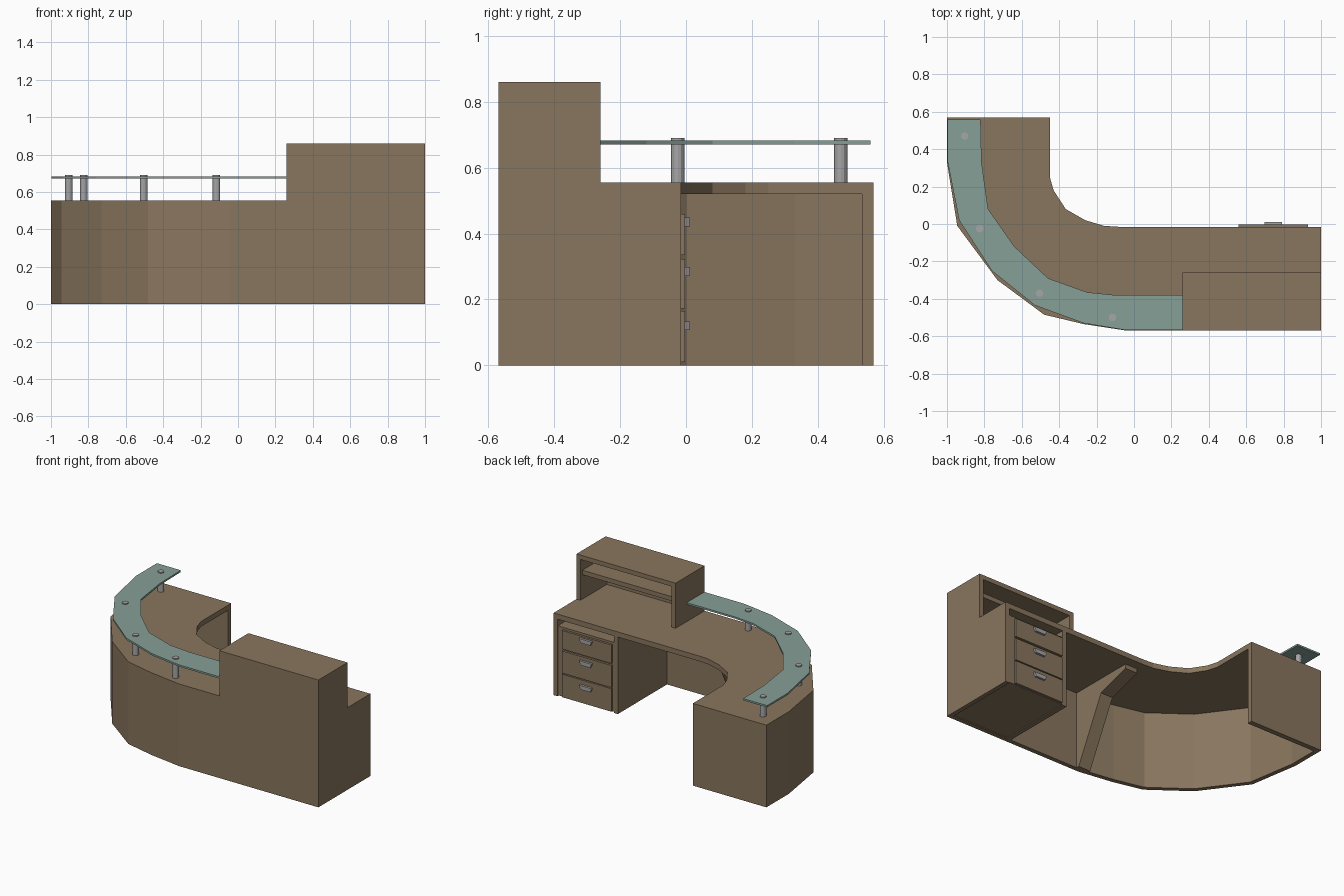
import bpy, bmesh, math
from mathutils import Vector

if "Cube" in bpy.data.objects:
    bpy.data.objects.remove(bpy.data.objects["Cube"])


def material(name, rgb):
    m = bpy.data.materials.new(name)
    m.diffuse_color = (*rgb, 1)
    m.use_nodes = True
    m.node_tree.nodes["Principled BSDF"].inputs["Base Color"].default_value = m.diffuse_color
    return m


WOOD = material("brown wood", (0.25, 0.18, 0.112))
GLASS = material("green glass", (0.24, 0.35, 0.31))
METAL = material("grey metal", (0.38, 0.38, 0.39))


def finish(name, bm, mat):
    bmesh.ops.recalc_face_normals(bm, faces=bm.faces)
    me = bpy.data.meshes.new(name)
    bm.to_mesh(me)
    bm.free()
    me.materials.append(mat)
    ob = bpy.data.objects.new(name, me)
    bpy.context.collection.objects.link(ob)
    return ob


def prism(name, pts, lo, hi, mat, axis="z"):
    """Extrude a 2D outline along z (points x, y) or along x (points y, z)."""
    bm = bmesh.new()
    place = (lambda p: (p[0], p[1], lo)) if axis == "z" else (lambda p: (lo, p[0], p[1]))
    face = bm.faces.new([bm.verts.new(place(p)) for p in pts])
    out = bmesh.ops.extrude_face_region(bm, geom=[face])
    move = (0, 0, hi - lo) if axis == "z" else (hi - lo, 0, 0)
    bmesh.ops.translate(bm, vec=move, verts=[g for g in out["geom"] if isinstance(g, bmesh.types.BMVert)])
    return finish(name, bm, mat)


def box(name, x0, x1, y0, y1, z0, z1, mat=WOOD):
    return prism(name, [(x0, y0), (x1, y0), (x1, y1), (x0, y1)], z0, z1, mat)


def offset(path, d):
    """Shift an open 2D path to its right by d, with mitred corners."""
    path = [Vector(p) for p in path]
    normals = []
    for a, b in zip(path, path[1:]):
        t = (b - a).normalized()
        normals.append(Vector((t.y, -t.x)))
    result = []
    for i, p in enumerate(path):
        n0, n1 = normals[max(i - 1, 0)], normals[min(i, len(normals) - 1)]
        m = (n0 + n1).normalized()
        result.append(p + m * (d / m.dot(n0)))
    return result


T = 0.03
TOP0, TOP1 = 0.52, 0.555

# desktop
bend = [(-0.04, -0.57), (-0.27, -0.535), (-0.48, -0.485), (-0.73, -0.30), (-0.945, -0.01), (-1, 0.33)]
inner = [(-0.45, 0.57), (-0.45, 0.25), (-0.43, 0.18), (-0.365, 0.08), (-0.26, 0.02),
         (-0.16, -0.01), (-0.08, -0.015), (1, -0.015)]
prism("desktop", [(1, -0.57)] + bend + [(-1, 0.57)] + inner, TOP0, TOP1, WOOD)

# curved outer wall and the two ends
outer = [(1, -0.57)] + bend + [(-1, 0.535)]
prism("curved_wall", outer + offset(outer, T)[::-1], 0, TOP0, WOOD)
box("left_end_panel", -1, -0.45, 0.535, 0.57, 0, TOP0)
box("right_end_panel", 1 - T, 1, -0.54, -0.015, 0, TOP0)

# support bracket under the desktop
prism("support_bracket", [(-0.54, 0), (-0.52, 0), (-0.31, 0.42), (-0.08, 0.49), (-0.08, TOP0), (-0.54, TOP0)],
      -0.09, 0, WOOD, "x")

# drawer cabinet with an open slot above the drawers
box("cabinet_side", 0.52, 0.55, -0.54, -0.015, 0, TOP0)
box("cabinet_body", 0.55, 1 - T, -0.54, -0.018, 0.006, 0.475)
for i, (z0, z1, zh) in enumerate([(0.01, 0.165, 0.12), (0.172, 0.322, 0.285), (0.335, 0.46, 0.435)], 1):
    box(f"drawer_front_{i}", 0.56, 0.93, -0.018, -0.003, z0, z1)
    # handle: bar with tapered ends
    bm = bmesh.new()
    r = bmesh.ops.create_cube(bm, size=1)
    for v in r["verts"]:
        half = 0.047 if v.co.z > 0 else 0.036
        v.co = (0.745 + math.copysign(half, v.co.x), 0.012 if v.co.y > 0 else -0.003,
                zh + v.co.z * 0.027)
    finish(f"drawer_handle_{i}", bm, METAL)

# raised shelf unit, open at the back
R0, R1, RY0, RY1, RZ = 0.26, 1, -0.57, -0.26, 0.86
box("riser_top", R0, R1, RY0, RY1, RZ - T, RZ)
box("riser_front", R0, R1, RY0, RY0 + T, TOP1, RZ - T)
for side, x in (("left", R0), ("right", R1 - T)):
    box(f"riser_{side}_side", x, x + T, RY0 + T, RY1, TOP1, RZ - T)
box("riser_shelf", R0 + T, R1 - T, RY0 + T, RY1 - 0.02, 0.72, 0.75)

# glass counter
glass = [(0.26, -0.568), (-0.04, -0.568), (-0.27, -0.53), (-0.53, -0.435), (-0.76, -0.25), (-0.935, 0.02),
         (-0.998, 0.34), (-0.998, 0.56), (-0.82, 0.56), (-0.815, 0.33), (-0.78, 0.08), (-0.64, -0.12),
         (-0.46, -0.29), (-0.25, -0.365), (-0.1, -0.38), (0.26, -0.38)]
prism("glass_counter", glass, 0.671, 0.683, GLASS)

# glass posts
for i, (x, y) in enumerate([(-0.905, 0.47), (-0.825, -0.025), (-0.505, -0.37), (-0.115, -0.50)], 1):
    ring = [(x + 0.02 * math.cos(k * math.pi / 6), y + 0.02 * math.sin(k * math.pi / 6)) for k in range(12)]
    prism(f"glass_post_{i}", ring, TOP1, 0.69, METAL)
